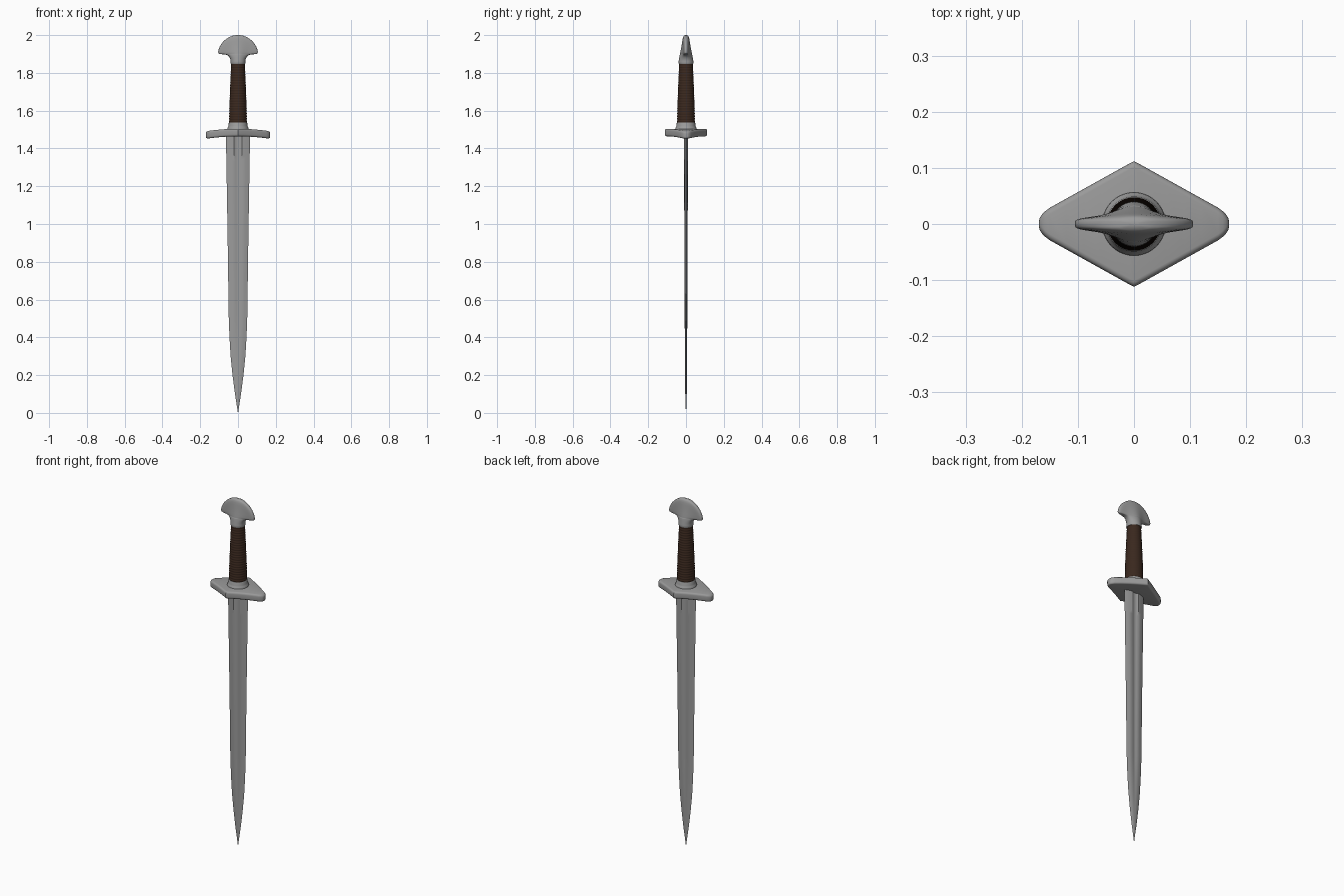
import bpy, bmesh, math
from math import sin, cos, pi, exp

if "Cube" in bpy.data.objects:
    bpy.data.objects.remove(bpy.data.objects["Cube"])


def material(name, rgb):
    m = bpy.data.materials.new(name)
    m.diffuse_color = (*rgb, 1)
    m.use_nodes = True
    m.node_tree.nodes["Principled BSDF"].inputs["Base Color"].default_value = m.diffuse_color
    return m


steel = material("steel", (0.33, 0.33, 0.33))
leather = material("dark_brown_leather", (0.042, 0.021, 0.013))


def loft(name, rings, mat, angle=35):
    """Skin a list of equal-length closed rings and cap both ends."""
    bm = bmesh.new()
    vr = [[bm.verts.new(p) for p in r] for r in rings]
    n = len(vr[0])
    for a, b in zip(vr, vr[1:]):
        for i in range(n):
            j = (i + 1) % n
            bm.faces.new((a[i], a[j], b[j], b[i]))
    bm.faces.new(vr[0][::-1])
    bm.faces.new(vr[-1])
    bmesh.ops.recalc_face_normals(bm, faces=bm.faces)
    me = bpy.data.meshes.new(name)
    bm.to_mesh(me)
    bm.free()
    me.materials.append(mat)
    ob = bpy.data.objects.new(name, me)
    bpy.context.collection.objects.link(ob)
    bpy.context.view_layer.objects.active = ob
    ob.select_set(True)
    bpy.ops.object.shade_smooth_by_angle(angle=math.radians(angle))
    ob.select_set(False)
    return ob


def lerp(table, x):
    for (x0, y0), (x1, y1) in zip(table, table[1:]):
        if x <= x1:
            return y0 + (y1 - y0) * (x - x0) / (x1 - x0)
    return table[-1][1]


def circle(r, z, n=40):
    return [(r * cos(2 * pi * i / n), r * sin(2 * pi * i / n), z) for i in range(n)]


# blade: thin double-edged section with a central fuller fading near the tip
width = [(0, 0.0008), (0.05, 0.008), (0.1, 0.016), (0.2, 0.029), (0.3, 0.039),
         (0.4, 0.045), (0.5, 0.049), (0.8, 0.053), (1.0, 0.056), (1.3, 0.061), (1.48, 0.064)]
thick = [(0, 0.0006), (0.1, 0.004), (0.3, 0.006), (1.48, 0.011)]
groove = [(0, 0), (0.2, 0), (0.5, 0.5), (1.48, 0.6)]
rings = []
for k in range(61):
    z = 1.48 * k / 60
    w, t, g = lerp(width, z), lerp(thick, z), lerp(groove, z)
    half = [(1, 0), (0.65, 0.7), (0.32, 1), (0.17, 1 - 0.75 * g), (0, 1 - g),
            (-0.17, 1 - 0.75 * g), (-0.32, 1), (-0.65, 0.7)]
    ring = [(a * w, b * t, z) for a, b in half]
    rings.append(ring + [(-x, -y, z) for x, y, z in ring])
loft("blade", rings, steel)

# guard: diamond plate with rounded ends, drooping slightly along x
depth = [(0, 0.112), (0.006, 0.109), (0.15, 0.029), (0.158, 0.023),
         (0.164, 0.017), (0.168, 0.011), (0.169, 0.007)]
xs = [0.006, 0.03, 0.06, 0.09, 0.12, 0.15, 0.158, 0.164, 0.168, 0.169]
xs = [-x for x in reversed(xs)] + [0] + xs
rings = []
for x in xs:
    h = lerp(depth, abs(x))
    zc = 1.484 - 0.013 * (x / 0.169) ** 2
    end = max(0, (abs(x) - 0.155) / 0.014)
    hz = 0.012 + 0.008 * math.sqrt(max(0, 1 - end * end))
    r = min(0.011, h * 0.9, hz * 0.9)
    ring = []
    for q, (sy, sz) in enumerate([(1, 1), (-1, 1), (-1, -1), (1, -1)]):
        for i in range(5):
            a = pi / 2 * (q + i / 4)
            ring.append((x, sy * (h - r) + r * cos(a), zc + sz * (hz - r) + r * sin(a)))
    rings.append(ring)
loft("guard", rings, steel, 40)

# collar between guard and grip
collar = [(0.057, 1.498), (0.056, 1.508), (0.053, 1.513), (0.050, 1.520),
          (0.049, 1.534), (0.047, 1.538), (0.040, 1.539)]
loft("collar", [circle(r, z) for r, z in collar], steel, 45)

# grip: tapered, with fine wrap ridges
taper = [(1.53, 0.047), (1.62, 0.0455), (1.74, 0.041), (1.86, 0.0355)]
rings = []
for k in range(121):
    z = 1.53 + 0.33 * k / 120
    rings.append(circle(lerp(taper, z) + 0.0008 * cos(2 * pi * k / 5), z, 32))
loft("grip", rings, leather, 60)

# pommel: crescent-bottomed half disc; columns are z, half width, mid and rim half depth
prof = [(1.848, .038, .038, .038), (1.853, .040, .040, .040), (1.862, .039, .039, .038),
        (1.873, .041, .037, .033), (1.883, .045, .0355, .026), (1.891, .052, .034, .019),
        (1.896, .062, .033, .015), (1.8985, .080, .0325, .013), (1.899, .096, .032, .012),
        (1.902, .103, .0315, .014), (1.910, .1055, .030, .0145), (1.925, .102, .027, .0145),
        (1.940, .096, .024, .0145), (1.955, .087, .0215, .0145), (1.970, .074, .019, .0142),
        (1.982, .059, .017, .0135), (1.991, .043, .0145, .012), (1.997, .027, .011, .0095),
        (2.0, .009, .004, .004)]
rings = []
N = 48
for z, a, c, e in prof:
    p = 1.0 if z < 1.87 else max(0.5, 1 - (z - 1.87) * 18)
    ring = []
    for i in range(N):
        th = 2 * pi * i / N
        x = a * cos(th)
        s = sin(th)
        t = e + (c - e) * exp(-(x / 0.045) ** 2)
        ring.append((x, t * math.copysign(abs(s) ** p, s), z))
    rings.append(ring)
loft("pommel", rings, steel, 50)
